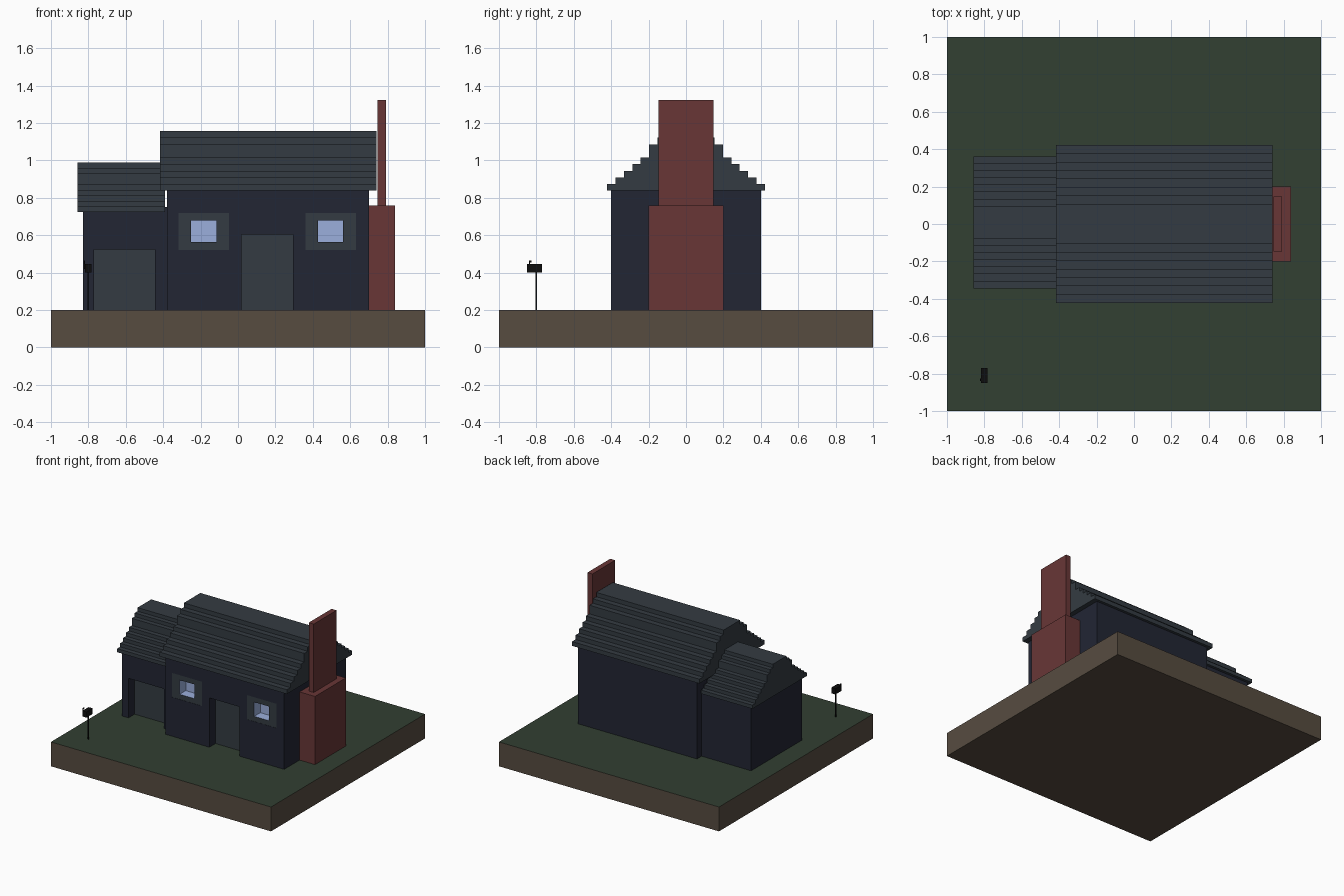
import bpy, bmesh
from mathutils import Vector

if "Cube" in bpy.data.objects:
    bpy.data.objects.remove(bpy.data.objects["Cube"])


def material(name, rgb):
    m = bpy.data.materials.new(name)
    m.diffuse_color = (*rgb, 1)
    m.use_nodes = True
    m.node_tree.nodes["Principled BSDF"].inputs["Base Color"].default_value = m.diffuse_color
    return m


NAVY = material("navy", (0.016, 0.019, 0.034))
SLATE = material("slate", (0.034, 0.044, 0.054))
GRASS = material("grass", (0.032, 0.05, 0.032))
SOIL = material("soil", (0.095, 0.072, 0.051))
BRICK = material("brick", (0.138, 0.037, 0.037))
GLASS = material("glass", (0.33, 0.43, 0.72))
BLACK = material("black", (0.004, 0.004, 0.004))


def finish(name, bm, *mats):
    me = bpy.data.meshes.new(name)
    bm.to_mesh(me)
    bm.free()
    for m in mats:
        me.materials.append(m)
    ob = bpy.data.objects.new(name, me)
    bpy.context.collection.objects.link(ob)
    return ob


def box(name, x, y, z, *mats):
    bm = bmesh.new()
    bmesh.ops.create_cube(bm, size=1)
    for v in bm.verts:
        v.co = [r[0] if c < 0 else r[1] for c, r in zip(v.co, (x, y, z))]
    return finish(name, bm, *mats)


def cut(target, x, y, z):
    cutter = box("cutter", x, y, z)
    cutter.hide_render = True
    mod = target.modifiers.new("opening", 'BOOLEAN')
    mod.object = cutter
    mod.solver = 'EXACT'
    bpy.context.view_layer.objects.active = target
    bpy.ops.object.modifier_apply(modifier=mod.name)
    bpy.data.objects.remove(cutter)


def stepped_roof(name, x0, x1, yc, half_low, half_top, z0, z1):
    """Stair-shaped gable profile (one riser is double) extruded along x."""
    rise = (z1 - z0) / 9
    levels = [0, 1, 2, 3, 4, 5, 7, 8, 9]
    right = []
    for i in range(8):
        h = half_low + (half_top - half_low) * i / 7
        right += [(h, z0 + rise * levels[i]), (h, z0 + rise * levels[i + 1])]
    profile = right + [(-y, z) for y, z in reversed(right)]
    bm = bmesh.new()
    face = bm.faces.new([bm.verts.new((x0, yc + y, z)) for y, z in profile])
    ext = bmesh.ops.extrude_face_region(bm, geom=[face])
    moved = [g for g in ext["geom"] if isinstance(g, bmesh.types.BMVert)]
    bmesh.ops.translate(bm, verts=moved, vec=(x1 - x0, 0, 0))
    # keep the starting cap so the solid is closed
    if not face.is_valid:
        bmesh.ops.holes_fill(bm, edges=bm.edges[:], sides=0)
    bmesh.ops.recalc_face_normals(bm, faces=bm.faces[:])
    return finish(name, bm, SLATE)


def window(name, xc, y, zc, outer, inner, depth):
    """Flat frame flush with the wall around a glazed pocket."""
    def ring(size, yy):
        return [bm.verts.new((xc + sx * size[0] / 2, yy, zc + sz * size[1] / 2))
                for sx, sz in ((-1, -1), (1, -1), (1, 1), (-1, 1))]
    bm = bmesh.new()
    rings = [ring(outer, y), ring(inner, y), ring(inner, y + depth)]
    for k in range(2):
        a, b = rings[k], rings[k + 1]
        for i in range(4):
            j = (i + 1) % 4
            bm.faces.new((a[i], a[j], b[j], b[i])).material_index = k
    bm.faces.new(rings[2]).material_index = 1
    return finish(name, bm, SLATE, GLASS)


# Ground block with a grass top
ground = box("ground", (-1, 1), (-1, 1), (0, 0.2), SOIL, GRASS)
for p in ground.data.polygons:
    if p.center.z > 0.19:
        p.material_index = 1

# Main house: walls, door and windows
house = box("house_walls", (-0.38, 0.70), (-0.4, 0.4), (0.2, 0.84), NAVY)
cut(house, (0.02, 0.295), (-0.5, -0.30), (0.1, 0.605))
box("front_door", (0.02, 0.295), (-0.32, -0.30), (0.2, 0.605), SLATE)
for label, xc in (("left", -0.183), ("right", 0.495)):
    cut(house, (xc - 0.135, xc + 0.135), (-0.5, -0.31), (0.52, 0.72))
    window(label + "_window", xc, -0.4, 0.621, (0.27, 0.2), (0.135, 0.117), 0.08)
stepped_roof("house_roof", -0.417, 0.74, 0, 0.422, 0.107, 0.838, 1.157)

# Garage wing
garage = box("garage_walls", (-0.83, -0.38), (-0.322, 0.34), (0.2, 0.752), NAVY)
cut(garage, (-0.77, -0.445), (-0.5, -0.222), (0.1, 0.525))
box("garage_door", (-0.77, -0.445), (-0.242, -0.222), (0.2, 0.525), SLATE)
stepped_roof("garage_roof", -0.857, -0.39, 0.009, 0.353, 0.088, 0.725, 0.99)

# Chimney
box("chimney_base", (0.70, 0.84), (-0.2, 0.2), (0.2, 0.76), BRICK)
box("chimney_stack", (0.747, 0.792), (-0.148, 0.148), (0.76, 1.322), BRICK)

# Mailbox
box("mailbox_post", (-0.804, -0.796), (-0.804, -0.796), (0.2, 0.4), BLACK)
box("mailbox", (-0.819, -0.782), (-0.85, -0.77), (0.4, 0.447), BLACK)
box("mailbox_flag_arm", (-0.824, -0.819), (-0.84, -0.835), (0.42, 0.465), BLACK)
box("mailbox_flag", (-0.824, -0.819), (-0.835, -0.825), (0.455, 0.465), BLACK)
